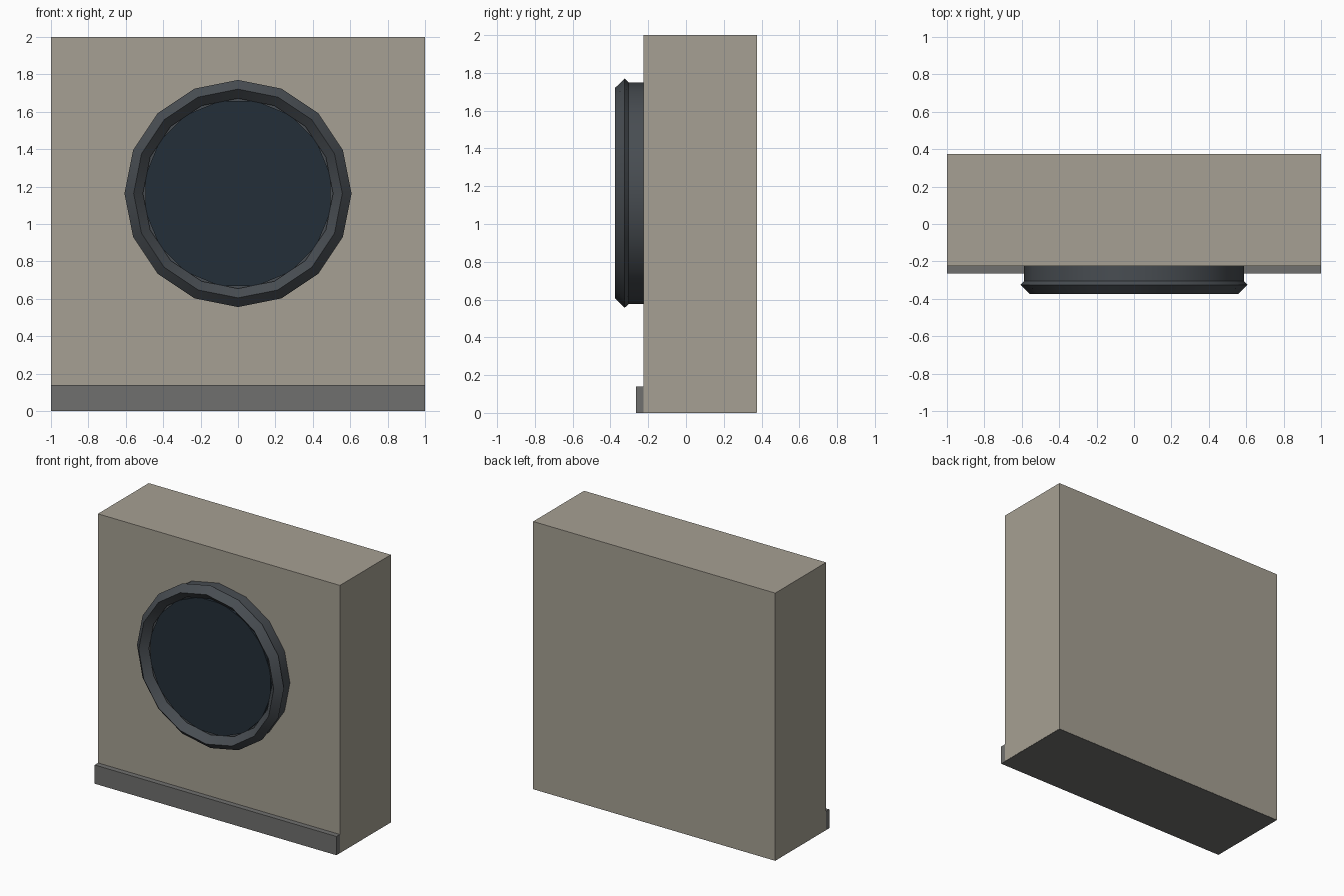
import bpy, math
from mathutils import Matrix

if "Cube" in bpy.data.objects:
    bpy.data.objects.remove(bpy.data.objects["Cube"])


def material(name, rgb):
    """Flat material from sRGB 0-255 values."""
    m = bpy.data.materials.new(name)
    lin = [((c / 255 + 0.055) / 1.055) ** 2.4 for c in rgb]
    m.diffuse_color = (*lin, 1)
    m.use_nodes = True
    m.node_tree.nodes["Principled BSDF"].inputs["Base Color"].default_value = m.diffuse_color
    return m


plaster = material("warm_grey_plaster", (166, 160, 147))
stone = material("dark_grey_stone", (112, 112, 110))
metal = material("gunmetal", (72, 77, 82))
glass = material("dark_blue_glass", (36, 47, 57))


def box(name, lo, hi, mat):
    bpy.ops.mesh.primitive_cube_add(size=1)
    ob = bpy.context.object
    size = [b - a for a, b in zip(lo, hi)]
    mid = [(a + b) / 2 for a, b in zip(lo, hi)]
    ob.data.transform(Matrix.Translation(mid) @ Matrix.Diagonal((*size, 1)))
    ob.name = name
    ob.data.materials.append(mat)


CENTRE_Z, SIDES = 1.163, 16


def lathe(name, profile, mat, turn=0.0, closed=False):
    """Revolve (radius, y) points about the window axis; open profiles get a front cap."""
    verts, faces, n = [], [], len(profile)
    for i in range(SIDES):
        a = 2 * math.pi * (i + turn) / SIDES
        verts += [(r * math.sin(a), y, CENTRE_Z + r * math.cos(a)) for r, y in profile]
    for i in range(SIDES):
        j = (i + 1) % SIDES
        for k in range(n if closed else n - 1):
            l = (k + 1) % n
            faces.append((i * n + k, j * n + k, j * n + l, i * n + l))
    if not closed:
        faces.append([i * n + n - 1 for i in range(SIDES)])
    me = bpy.data.meshes.new(name)
    me.from_pydata(verts, [], faces)
    ob = bpy.data.objects.new(name, me)
    bpy.context.collection.objects.link(ob)
    me.materials.append(mat)
    bpy.ops.object.select_all(action='DESELECT')
    ob.select_set(True)
    bpy.context.view_layer.objects.active = ob
    bpy.ops.object.mode_set(mode='EDIT')
    bpy.ops.mesh.select_all(action='SELECT')
    bpy.ops.mesh.normals_make_consistent(inside=False)
    bpy.ops.object.mode_set(mode='OBJECT')
    bpy.ops.object.shade_smooth_by_angle(angle=math.radians(30))


# Wall panel and the skirting that runs beneath it
box("wall", (-1, -0.225, 0.002), (1, 0.375, 2), plaster)
box("skirting", (-0.999, -0.265, 0), (0.999, 0.374, 0.14), stone)

# Round window: short tube, diamond-section rim and glass disc
lathe("window_tube", [(0.587, -0.2), (0.587, -0.305)], metal)
lathe("window_rim", [(0.607, -0.325), (0.558, -0.375), (0.508, -0.325), (0.558, -0.275)],
      metal, closed=True)
lathe("window_glass", [(0.504, -0.3), (0.504, -0.325)], glass, turn=0.5)
